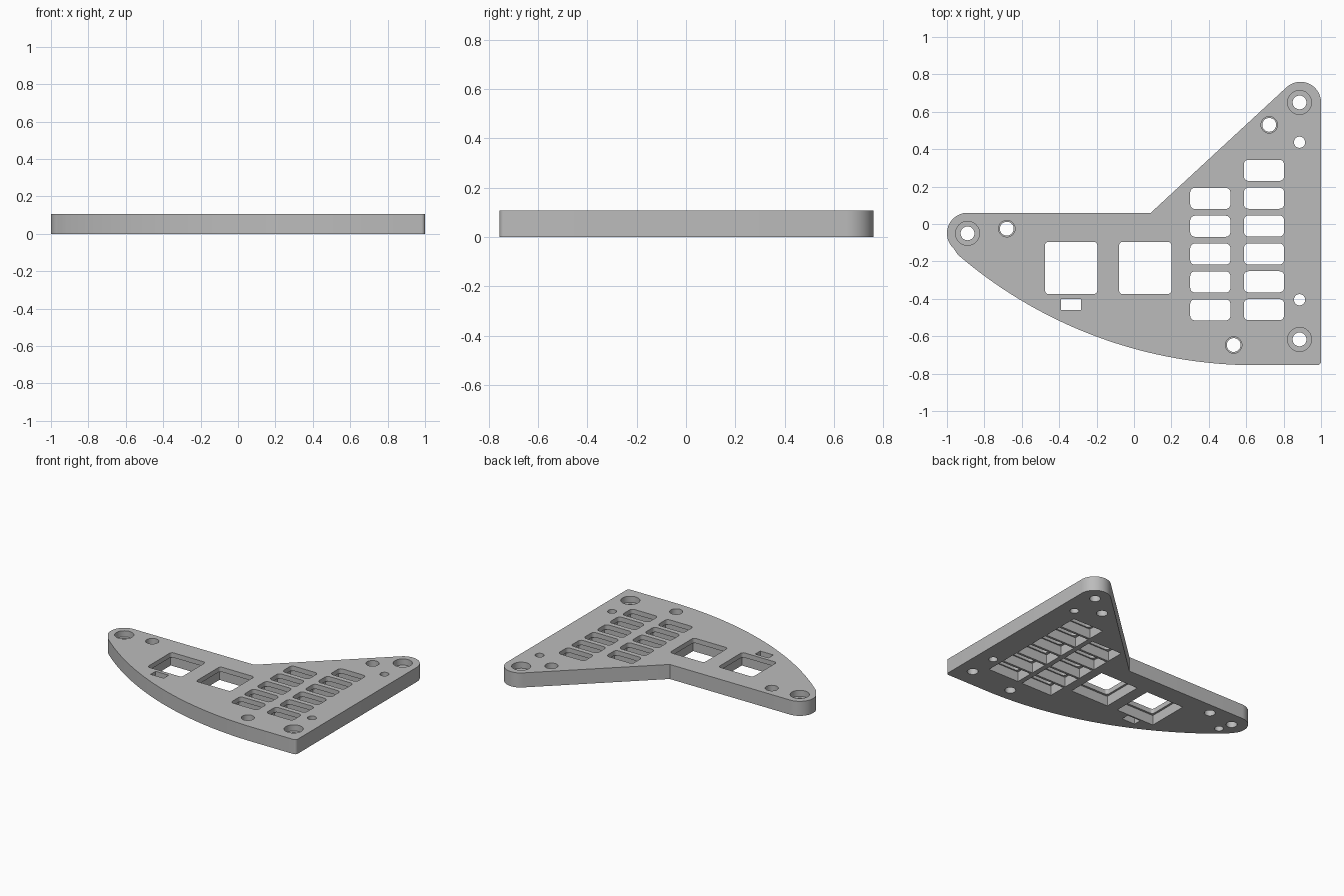
import bpy, bmesh, math

if "Cube" in bpy.data.objects:
    bpy.data.objects.remove(bpy.data.objects["Cube"])

T = 0.107        # plate thickness
LIP = 0.035      # plate left above the underside pockets


def arc(cx, cy, r, a0, a1, n):
    """Points on an arc, angles in degrees."""
    return [(cx + r * math.cos(math.radians(a0 + (a1 - a0) * i / n)),
             cy + r * math.sin(math.radians(a0 + (a1 - a0) * i / n))) for i in range(n + 1)]


def rect(cx, cy, w, h, r=0.0):
    """Rectangle outline, optionally with rounded corners."""
    pts = []
    for k, (sx, sy) in enumerate([(1, 1), (-1, 1), (-1, -1), (1, -1)]):
        x, y = cx + sx * (w / 2 - r), cy + sy * (h / 2 - r)
        pts += arc(x, y, r, 90 * k, 90 * k + 90, 5) if r else [(x, y)]
    return pts


def circle(cx, cy, r, n=40):
    return arc(cx, cy, r, 0, 360, n)[:-1]


def loft(bm, low, high, z0, z1):
    """Closed solid between two matching outlines."""
    a = [bm.verts.new((x, y, z0)) for x, y in low]
    b = [bm.verts.new((x, y, z1)) for x, y in high]
    bm.faces.new(a[::-1])
    bm.faces.new(b)
    for i in range(len(a)):
        j = (i + 1) % len(a)
        bm.faces.new((a[i], a[j], b[j], b[i]))


def make(name, solids):
    bm = bmesh.new()
    for s in solids:
        loft(bm, *s)
    bmesh.ops.recalc_face_normals(bm, faces=bm.faces)
    me = bpy.data.meshes.new(name)
    bm.to_mesh(me)
    bm.free()
    ob = bpy.data.objects.new(name, me)
    bpy.context.collection.objects.link(ob)
    return ob


# Plate outline: right edge, top nose, notch, left nose, long curved front edge
R, ccx, ccy = 2.44, 0.65, 1.685
a_left = math.degrees(math.atan2(-0.05 - ccy, -0.89 - ccx)) % 360
outline = arc(0.98, -0.735, 0.02, -90, 0, 5)
outline += arc(0.89, 0.65, 0.11, 0, 133, 24)
outline += [(0.09, 0.06)]
outline += arc(-0.89, -0.05, 0.11, 90, a_left, 24)
outline += arc(ccx, ccy, R, a_left, 270, 48)[1:]
plate = make("plate", [(outline, outline, 0, T)])

# Layout of openings
keys = [(0.408, 0.137 - 0.149 * i) for i in range(5)]
keys += [(0.695, 0.287 - 0.149 * i) for i in range(6)]
windows = [(-0.336, -0.235), (0.06, -0.235)]
screws = [(0.885, 0.65), (0.885, -0.617), (-0.89, -0.05)]
inserts = [(0.723, 0.53), (0.533, -0.647), (-0.68, -0.025)]
pins = [(0.885, 0.437), (0.885, -0.405)]


def prism(p, z0, z1):
    return (p, p, z0, z1)


# Everything that goes right through
through = [prism(rect(x, y, 0.215, 0.113, 0.025), -0.1, 0.3) for x, y in keys]
through += [prism(rect(x, y, 0.28, 0.28, 0.02), -0.1, 0.3) for x, y in windows]
through += [prism(rect(-0.336, -0.43, 0.107, 0.058), -0.1, 0.3)]
through += [prism(circle(x, y, 0.037), -0.1, 0.3) for x, y in screws + inserts]
through += [prism(circle(x, y, 0.03), -0.1, 0.3) for x, y in pins]

# Screw head recesses and slightly wider insert mouths from the top
recesses = [prism(circle(x, y, 0.064), T - 0.045, 0.3) for x, y in screws]
recesses += [prism(circle(x, y, 0.044), T - 0.06, 0.3) for x, y in inserts]

# Wider pockets and one blind hole on the underside
pockets = [prism(rect(x, y, 0.25, 0.132), -0.1, T - LIP) for x, y in keys]
pockets += [prism(rect(x, y, 0.31, 0.31), -0.1, T - LIP) for x, y in windows]
pockets += [prism(circle(-0.86, -0.145, 0.03), -0.1, 0.06)]

cutters = []
for name, solids in (("through_cutter", through), ("recess_cutter", recesses),
                     ("pocket_cutter", pockets)):
    c = make(name, solids)
    c.hide_render = True
    cutters.append(c)
    m = plate.modifiers.new(name, 'BOOLEAN')
    m.operation = 'DIFFERENCE'
    m.solver = 'EXACT'
    m.object = c

# Bake the cuts and drop the cutters
deps = bpy.context.evaluated_depsgraph_get()
mesh = bpy.data.meshes.new_from_object(plate.evaluated_get(deps))
plate.modifiers.clear()
plate.data = mesh
for c in cutters:
    bpy.data.objects.remove(c)

grey = bpy.data.materials.new("grey")
grey.diffuse_color = (0.5, 0.5, 0.5, 1)
grey.use_nodes = True
grey.node_tree.nodes["Principled BSDF"].inputs["Base Color"].default_value = grey.diffuse_color
mesh.materials.clear()
mesh.materials.append(grey)

bpy.ops.object.select_all(action='DESELECT')
plate.select_set(True)
bpy.context.view_layer.objects.active = plate
bpy.ops.object.shade_smooth_by_angle(angle=math.radians(30))
